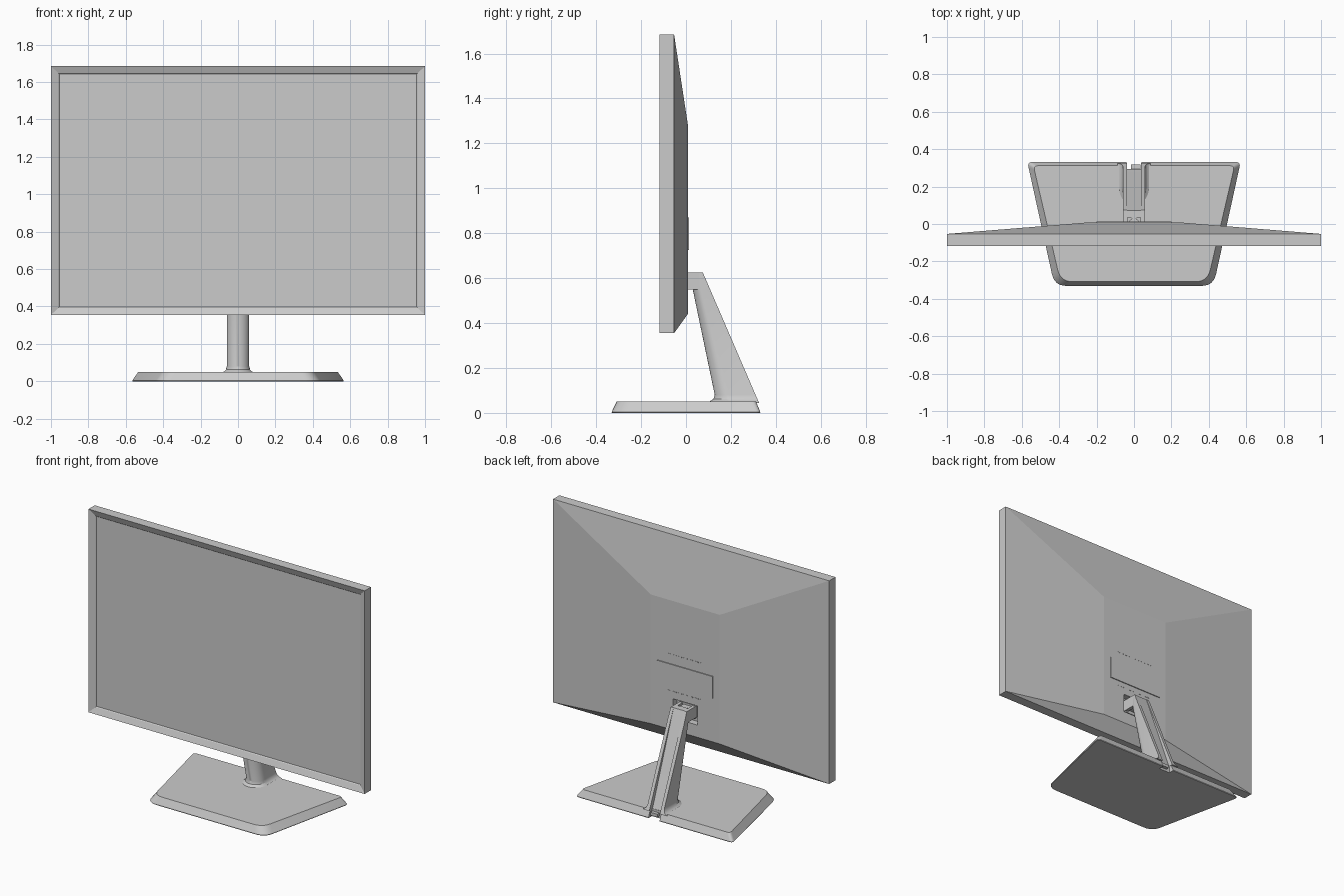
import bpy, bmesh, math
from mathutils import Vector

cube = bpy.data.objects.get("Cube")
if cube:
    bpy.data.objects.remove(cube, do_unlink=True)

grey = bpy.data.materials.new("light_grey")
grey.use_nodes = True
COLOUR = (0.6, 0.6, 0.6, 1)
grey.diffuse_color = COLOUR
for node in grey.node_tree.nodes:
    if node.type == 'BSDF_PRINCIPLED':
        node.inputs["Base Color"].default_value = COLOUR


def loft(name, rings, smooth=False):
    """Skin closed rings of equal length and cap both ends."""
    bm = bmesh.new()
    loops = [[bm.verts.new(p) for p in ring] for ring in rings]
    n = len(loops[0])
    for a, b in zip(loops, loops[1:]):
        for i in range(n):
            j = (i + 1) % n
            bm.faces.new((a[i], a[j], b[j], b[i]))
    bm.faces.new(loops[0])
    bm.faces.new(loops[-1])
    bmesh.ops.recalc_face_normals(bm, faces=bm.faces)
    mesh = bpy.data.meshes.new(name)
    bm.to_mesh(mesh)
    bm.free()
    mesh.materials.append(grey)
    obj = bpy.data.objects.new(name, mesh)
    bpy.context.collection.objects.link(obj)
    if smooth:
        bpy.ops.object.select_all(action='DESELECT')
        obj.select_set(True)
        bpy.context.view_layer.objects.active = obj
        bpy.ops.object.shade_smooth_by_angle(angle=math.radians(30))
    return obj


def rect(half, low, high, y):
    """Upright rectangle facing y."""
    return [(-half, y, low), (half, y, low), (half, y, high), (-half, y, high)]


def box(name, x0, x1, y0, y1, z0, z1):
    ring = [(x0, y0), (x1, y0), (x1, y1), (x0, y1)]
    return loft(name, [[(x, y, z) for x, y in ring] for z in (z0, z1)])


# Display: screen, sloped bezel, rim, tapered back and mount recess
LOW, HIGH, BACK = 0.355, 1.685, 0.008
loft("display", [
    rect(0.955, LOW + 0.043, HIGH - 0.043, -0.098),
    rect(0.96, LOW + 0.038, HIGH - 0.038, -0.103),
    rect(1.0, LOW, HIGH, -0.118),
    rect(1.0, LOW, HIGH, -0.053),
    rect(0.25, 0.44, 1.285, BACK),
    rect(0.09, 0.52, 0.645, BACK),
    rect(0.09, 0.52, 0.645, -0.035),
])

# Raised label plate and thin vent strips on the back
box("back_plate", -0.2, 0.2, BACK - 0.002, BACK + 0.006, 0.725, 0.87)
for z in (0.69, 0.93):
    for i in range(-3, 4):
        x = i * 0.04
        box("vent_strip", x - 0.015, x + 0.015, BACK - 0.001, BACK + 0.001, z, z + 0.005)


# Foot: tapered slab with rounded corners and a cable notch
def rounded(corner, before, after, radius, steps=6):
    c = Vector(corner)
    a = c + (Vector(before) - c).normalized() * radius
    b = c + (Vector(after) - c).normalized() * radius
    ts = [i / steps for i in range(steps + 1)]
    return [a * (1 - t) ** 2 + c * 2 * t * (1 - t) + b * t * t for t in ts]


def foot_ring(z, inset):
    back, front = 0.331 - inset * 0.6, -0.331 + inset * 0.7
    wide, narrow = 0.57 - inset, 0.425 - inset
    fr, br = (narrow, front), (wide, back)
    right = rounded(fr, (0, front), br, 0.065) + rounded(br, fr, (0, back), 0.025)
    right += [Vector((0.04, back)), Vector((0.04, 0.295))]
    left = [Vector((-p.x, p.y)) for p in reversed(right)]
    return [(p.x, p.y, z) for p in right + left]


loft("foot", [foot_ring(0, 0.002), foot_ring(0.004, 0), foot_ring(0.05, 0.032)], True)


# Stand: leaning column, rounded in front, with a cable channel behind
def stand_ring(z, front, half, curve, depth):
    back = 0.325 - (z - 0.045) * 0.431
    pts = []
    for i in range(17):
        a = math.pi * i / 16
        pts.append((half * math.cos(a), front + curve * (1 - math.sin(a))))
    pts += [(-half, back), (-0.038, back), (-0.038, back - depth),
            (0.038, back - depth), (0.038, back), (half, back)]
    return [(x, y, z) for x, y in pts]


loft("stand", [
    stand_ring(0.045, 0.098, 0.088, 0.09, 0.03),
    stand_ring(0.053, 0.108, 0.074, 0.08, 0.03),
    stand_ring(0.062, 0.122, 0.065, 0.07, 0.03),
    stand_ring(0.08, 0.128, 0.06, 0.065, 0.03),
    stand_ring(0.55, 0.03, 0.06, 0.04, 0.004),
    stand_ring(0.625, 0.03, 0.058, 0.03, 0.002),
], True)

# Head: two cheeks around a hinge barrel, and the block in the recess
for side in (-1, 1):
    a, b = sorted((side * 0.036, side * 0.058))
    box("stand_cheek", a, b, -0.03, 0.065, 0.55, 0.625)
circle = [(0.03 * math.cos(math.tau * i / 20), 0.03 * math.sin(math.tau * i / 20))
          for i in range(20)]
loft("hinge_barrel", [[(x, y, z) for x, y in circle] for z in (0.56, 0.618)], True)
box("mount_block", -0.05, 0.05, -0.035, -0.015, 0.54, 0.63)

# Cable clip in the foot notch
box("cable_clip", -0.015, 0.035, 0.29, 0.318, 0.015, 0.035)
